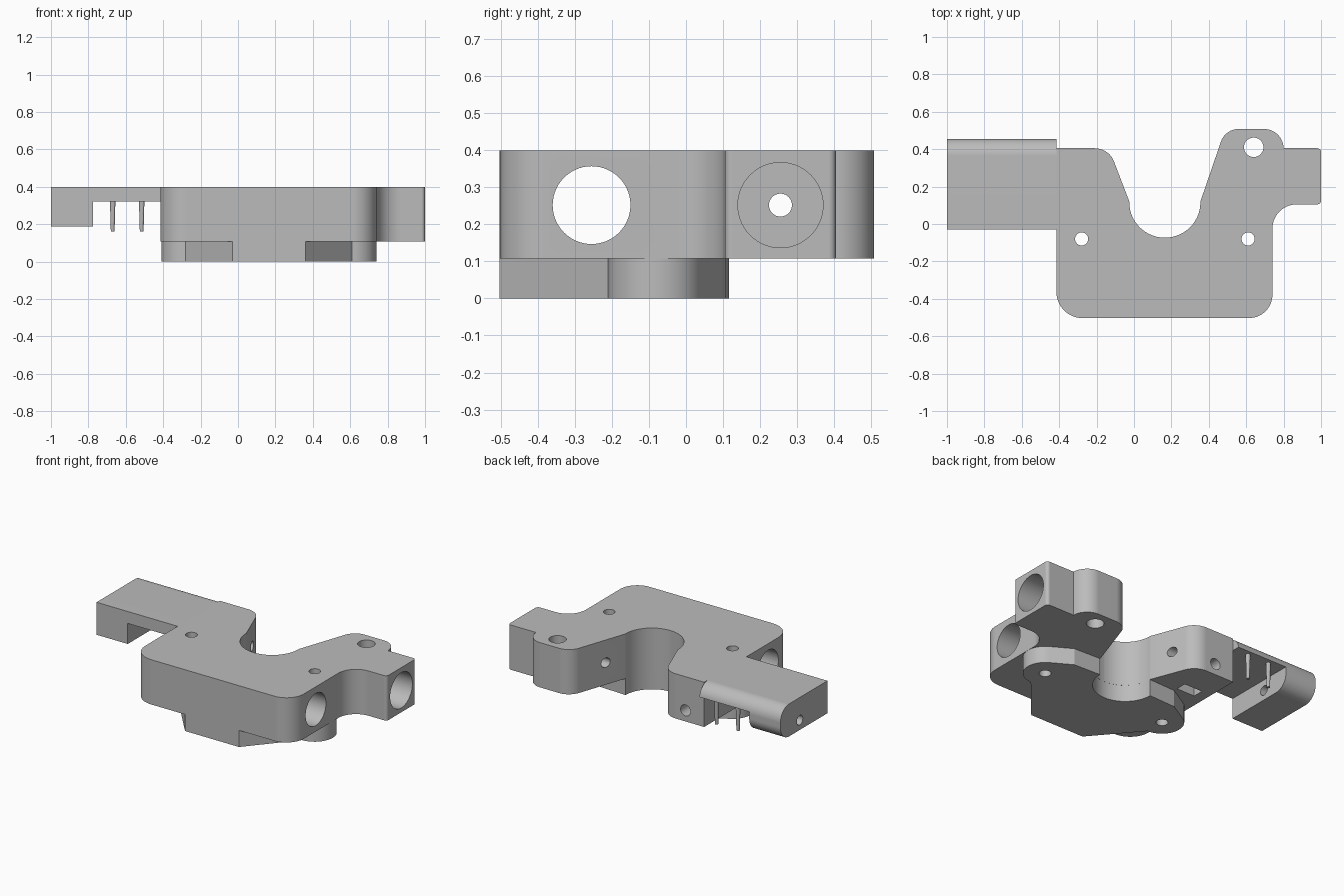
import bpy, bmesh
from math import cos, sin, radians, pi, tan
from mathutils import Vector, Matrix

cube = bpy.data.objects.get("Cube")
if cube:
    bpy.data.objects.remove(cube, do_unlink=True)

grey = bpy.data.materials.new("matte grey")
grey.use_nodes = True
colour = (0.5, 0.5, 0.5, 1)
grey.diffuse_color = colour
grey.node_tree.nodes["Principled BSDF"].inputs["Base Color"].default_value = colour


def arc(cx, cy, r, a, b, n=16):
    steps = [radians(a + (b - a) * i / n) for i in range(n + 1)]
    return [(cx + r * cos(t), cy + r * sin(t)) for t in steps]


def rounded(corners, n=14):
    """Outline from (x, y, fillet radius) corners."""
    pts = []
    for i, (x, y, r) in enumerate(corners):
        p = Vector((x, y))
        if r == 0:
            pts.append((x, y))
            continue
        u = (Vector(corners[i - 1][:2]) - p).normalized()
        v = (Vector(corners[(i + 1) % len(corners)][:2]) - p).normalized()
        half = u.angle(v) / 2
        centre = p + (u + v).normalized() * r / sin(half)
        start = p + u * r / tan(half) - centre
        end = p + v * r / tan(half) - centre
        sweep = start.angle_signed(end)
        for k in range(n + 1):
            q = centre + Matrix.Rotation(-sweep * k / n, 2) @ start
            pts.append((q.x, q.y))
    return pts


def finish(name, bm):
    bmesh.ops.recalc_face_normals(bm, faces=bm.faces[:])
    mesh = bpy.data.meshes.new(name)
    bm.to_mesh(mesh)
    bm.free()
    mesh.materials.append(grey)
    ob = bpy.data.objects.new(name, mesh)
    bpy.context.collection.objects.link(ob)
    return ob


def prism(name, pts, lo, hi, axis="z"):
    """Extrude an outline along z (points x, y) or along x (points y, z)."""
    place = (lambda a, b: (a, b, lo)) if axis == "z" else (lambda a, b: (lo, a, b))
    move = Vector((0, 0, hi - lo)) if axis == "z" else Vector((hi - lo, 0, 0))
    bm = bmesh.new()
    face = bm.faces.new([bm.verts.new(place(*p)) for p in pts])
    ext = bmesh.ops.extrude_face_region(bm, geom=[face], use_keep_orig=True)
    bmesh.ops.translate(bm, vec=move, verts=[v for v in ext["geom"] if isinstance(v, bmesh.types.BMVert)])
    return finish(name, bm)


def rod(name, start, end, r1, r2=None, sides=40):
    a, b = Vector(start), Vector(end)
    bm = bmesh.new()
    turn = (b - a).to_track_quat("Z", "Y").to_matrix().to_4x4()
    bmesh.ops.create_cone(bm, cap_ends=True, segments=sides, radius1=r1,
                          radius2=r1 if r2 is None else r2, depth=(b - a).length,
                          matrix=Matrix.Translation((a + b) / 2) @ turn)
    return finish(name, bm)


def box(name, lo, hi):
    pts = [(lo[0], lo[1]), (hi[0], lo[1]), (hi[0], hi[1]), (lo[0], hi[1])]
    return prism(name, pts, lo[2], hi[2])


def select(ob):
    bpy.ops.object.select_all(action="DESELECT")
    ob.select_set(True)
    bpy.context.view_layer.objects.active = ob


def cut(ob, cutters):
    select(ob)
    for c in cutters:
        mod = ob.modifiers.new("cut", "BOOLEAN")
        mod.operation, mod.solver, mod.object = "DIFFERENCE", "EXACT", c
        bpy.ops.object.modifier_apply(modifier=mod.name)


def smooth(ob):
    select(ob)
    bpy.ops.object.shade_smooth_by_angle(angle=radians(25))
    mod = ob.modifiers.new("even shading", "WEIGHTED_NORMAL")
    mod.keep_sharp = True


TOP, MID = 0.4, 0.108
ROD_Y, ROD_Z = 0.255, 0.252
SCREWS = [(-0.28, -0.08), (0.61, -0.08)]

# Main plate with the U-shaped channel and the two lugs on the left
body = prism("main_body", rounded([
    (-0.415, -0.503, 0.14), (0.74, -0.503, 0.125), (0.74, 0.105, 0.13),
    (1, 0.105, 0.02), (1, 0.405, 0.02), (0.8, 0.405, 0), (0.8, 0.508, 0.105),
    (0.488, 0.508, 0.1), (0.355, 0.12, 0), (0.355, -0.073, 0.189),
    (-0.025, -0.073, 0.189), (-0.025, 0.12, 0), (-0.134, 0.405, 0.11),
    (-0.415, 0.405, 0)]), MID, TOP)

# Foot below, with a rounded ear around each screw
foot_outline = [(-0.03, -0.503), (0.36, -0.503)]
foot_outline += arc(*SCREWS[1], 0.13, -90, 60)
foot_outline += [(0.545, 0.108)]
foot_outline += arc(0.165, 0.116, 0.19, 0, -180, 28)
foot_outline += [(-0.215, 0.108)]
foot_outline += arc(*SCREWS[0], 0.13, 120, 270)
foot = prism("foot", foot_outline, 0, MID)

# Side arm with a rounded back, hollowed next to the body
arm = prism("side_arm", rounded([
    (-0.03, 0.188, 0), (0.455, 0.188, 0.09), (0.455, TOP, 0.09),
    (-0.03, TOP, 0)]), -1, -0.415, "x")

# Cutters
screw_holes = [rod("screw_cutter", (x, y, -0.1), (x, y, 0.5), 0.035) for x, y in SCREWS]
rod_hole = rod("rod_cutter", (-1.1, ROD_Y, ROD_Z), (1.1, ROD_Y, ROD_Z), 0.031)
bearing_bore = rod("bore_cutter", (-0.6, -ROD_Y, ROD_Z), (0.9, -ROD_Y, ROD_Z), 0.105, sides=56)
counterbore = rod("counterbore_cutter", (0.6, ROD_Y, ROD_Z), (1.1, ROD_Y, ROD_Z), 0.115, sides=56)
lug_hole = rod("lug_cutter", (0.64, 0.41, 0), (0.64, 0.41, 0.5), 0.052)
back_hole = rod("back_cutter", (-0.28, 0.17, 0.18), (-0.28, 0.5, 0.18), 0.036)
nut_slot = box("nut_cutter", (-0.345, 0.135, 0.05), (-0.215, 0.205, 0.225))
arm_slot = box("slot_cutter", (-0.775, -0.2, 0.1), (-0.3, 0.6, 0.322))

cut(body, screw_holes + [rod_hole, bearing_bore, counterbore, lug_hole, back_hole, nut_slot])
cut(foot, screw_holes)
cut(arm, [arm_slot, rod_hole])
for c in screw_holes + [rod_hole, bearing_bore, counterbore, lug_hole, back_hole, nut_slot, arm_slot]:
    bpy.data.objects.remove(c, do_unlink=True)

# Thin support pins under the arm
pins = [rod(f"support_pin_{i + 1}", (x, 0.42, 0.16), (x, 0.42, 0.34), 0.01, 0.015, 12)
        for i, x in enumerate((-0.67, -0.515))]

for ob in [body, foot, arm] + pins:
    smooth(ob)
